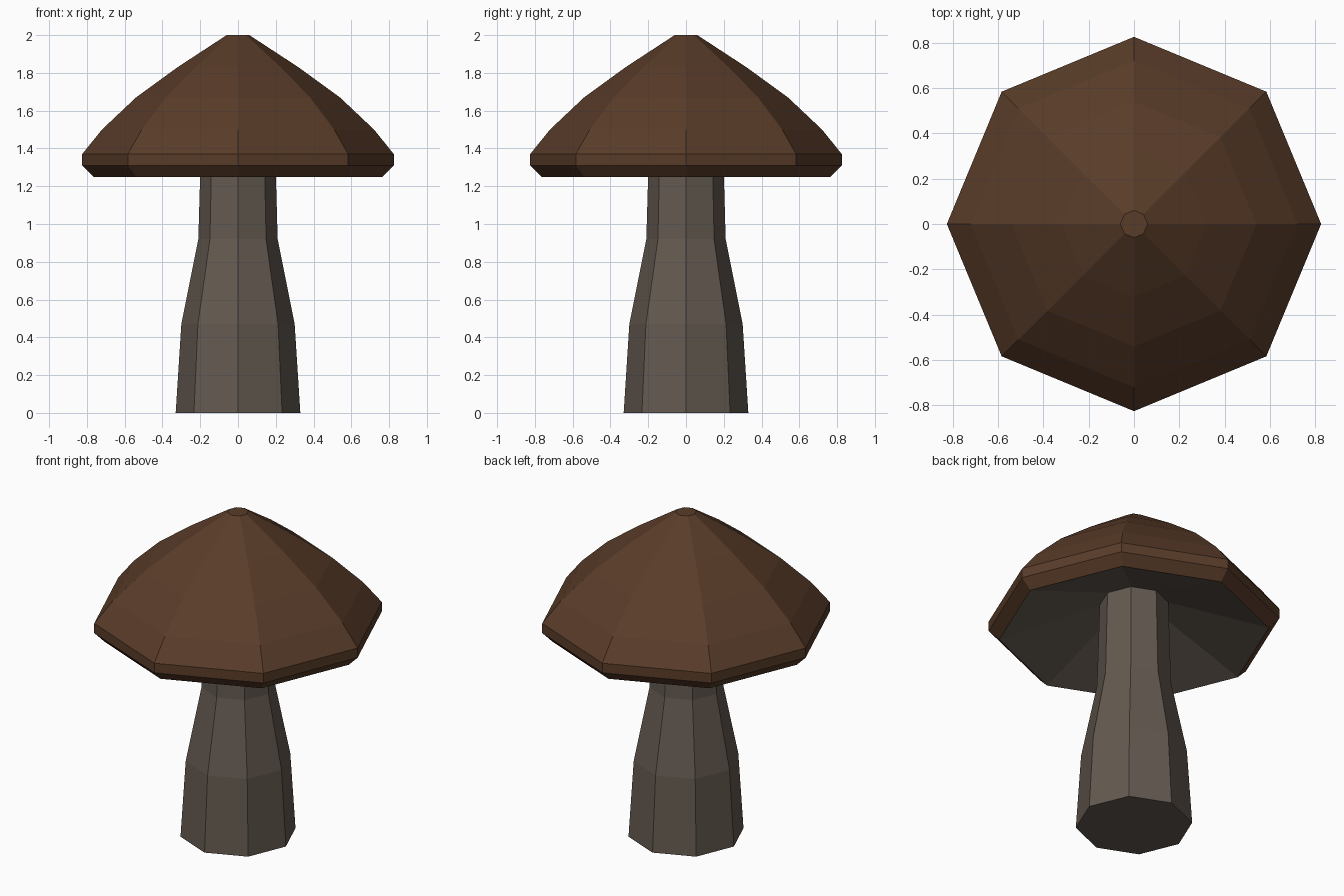
import bpy, bmesh
from math import cos, sin, tau

if "Cube" in bpy.data.objects:
    bpy.data.objects.remove(bpy.data.objects["Cube"])

SIDES = 8


def material(name, rgb):
    m = bpy.data.materials.new(name)
    m.diffuse_color = (*rgb, 1)
    m.use_nodes = True
    m.node_tree.nodes["Principled BSDF"].inputs["Base Color"].default_value = m.diffuse_color
    return m


def lathe(name, profile, mat, cap_start=False, cap_end=False):
    """Eight-sided flat-shaded solid of revolution; profile is (radius, z)."""
    bm = bmesh.new()
    rings = [[bm.verts.new((r * cos(tau * i / SIDES), r * sin(tau * i / SIDES), z))
              for i in range(SIDES)] for r, z in profile]
    for a, b in zip(rings, rings[1:]):
        for i in range(SIDES):
            j = (i + 1) % SIDES
            bm.faces.new((a[i], a[j], b[j], b[i]))
    if cap_start:
        bm.faces.new(rings[0][::-1])
    if cap_end:
        bm.faces.new(rings[-1])
    mesh = bpy.data.meshes.new(name)
    bm.to_mesh(mesh)
    bm.free()
    mesh.materials.append(mat)
    obj = bpy.data.objects.new(name, mesh)
    bpy.context.collection.objects.link(obj)
    return obj


brown = material("cap_brown", (0.10, 0.045, 0.022))
grey = material("stem_grey", (0.125, 0.10, 0.08))

# Tapered stem, running up to the hollow underside of the cap
lathe("stem", [(0.33, 0), (0.30, 0.47), (0.21, 0.92), (0.195, 1.445)], grey, cap_start=True)

# Domed cap with a bevelled rim and small flat top
lathe("cap", [(0.765, 1.25), (0.825, 1.31), (0.825, 1.37), (0.72, 1.5),
              (0.54, 1.67), (0.32, 1.83), (0.06, 2.0)], brown, cap_end=True)

# Concave underside of the cap, rising to the stem (wound to face down)
lathe("gills", [(0.195, 1.445), (0.765, 1.25)], grey)
